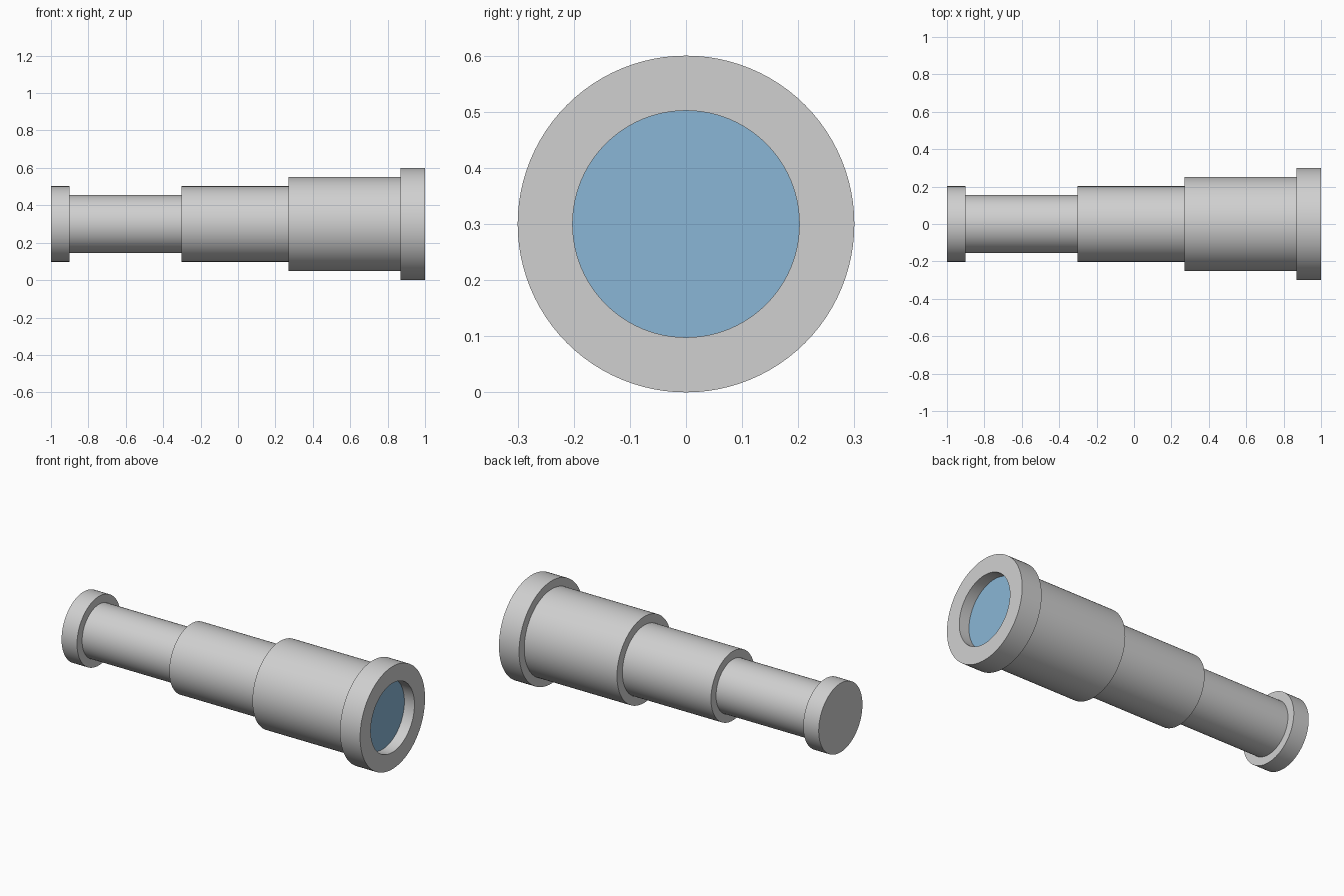
import bpy, bmesh, math

if "Cube" in bpy.data.objects:
    bpy.data.objects.remove(bpy.data.objects["Cube"])

SEGMENTS = 96
AXIS_Z = 0.30


def material(name, color):
    m = bpy.data.materials.new(name)
    m.diffuse_color = (*color, 1.0)
    m.use_nodes = True
    m.node_tree.nodes["Principled BSDF"].inputs["Base Color"].default_value = m.diffuse_color
    return m


grey = material("light grey", (0.63, 0.63, 0.63))
blue = material("lens blue", (0.253, 0.47, 0.67))


def lathe(name, profile, mat, closed=False):
    """Spin an (x, radius) profile around the long axis."""
    bm = bmesh.new()
    verts = [bm.verts.new((x, 0, r)) for x, r in profile]
    edges = [bm.edges.new(pair) for pair in zip(verts, verts[1:])]
    if closed:
        edges.append(bm.edges.new((verts[-1], verts[0])))
    bmesh.ops.spin(bm, geom=verts + edges, cent=(0, 0, 0), axis=(1, 0, 0),
                   angle=math.tau, steps=SEGMENTS, use_duplicate=False)
    bmesh.ops.remove_doubles(bm, verts=bm.verts, dist=1e-5)
    bmesh.ops.recalc_face_normals(bm, faces=bm.faces)
    mesh = bpy.data.meshes.new(name)
    bm.to_mesh(mesh)
    bm.free()
    mesh.materials.append(mat)
    obj = bpy.data.objects.new(name, mesh)
    obj.location.z = AXIS_Z
    bpy.context.collection.objects.link(obj)
    bpy.ops.object.select_all(action='DESELECT')
    obj.select_set(True)
    bpy.context.view_layer.objects.active = obj
    bpy.ops.object.shade_smooth_by_angle(angle=math.radians(30))
    return obj


def cylinder(name, x0, x1, r, mat):
    return lathe(name, [(x0, 0), (x0, r), (x1, r), (x1, 0)], mat)


# Eyepiece cap and the three telescoping tubes, each tucked into the next
cylinder("eyepiece", -1.0, -0.90, 0.202, grey)
cylinder("small_tube", -0.91, -0.29, 0.155, grey)
cylinder("middle_tube", -0.303, 0.28, 0.202, grey)
cylinder("large_tube", 0.27, 0.88, 0.252, grey)

# Front ring with an open bore
lathe("front_ring", [(0.87, 0.202), (0.87, 0.30), (1.0, 0.30), (1.0, 0.202)],
      grey, closed=True)

# Lens set back inside the ring
cylinder("lens", 0.926, 0.935, 0.204, blue)
